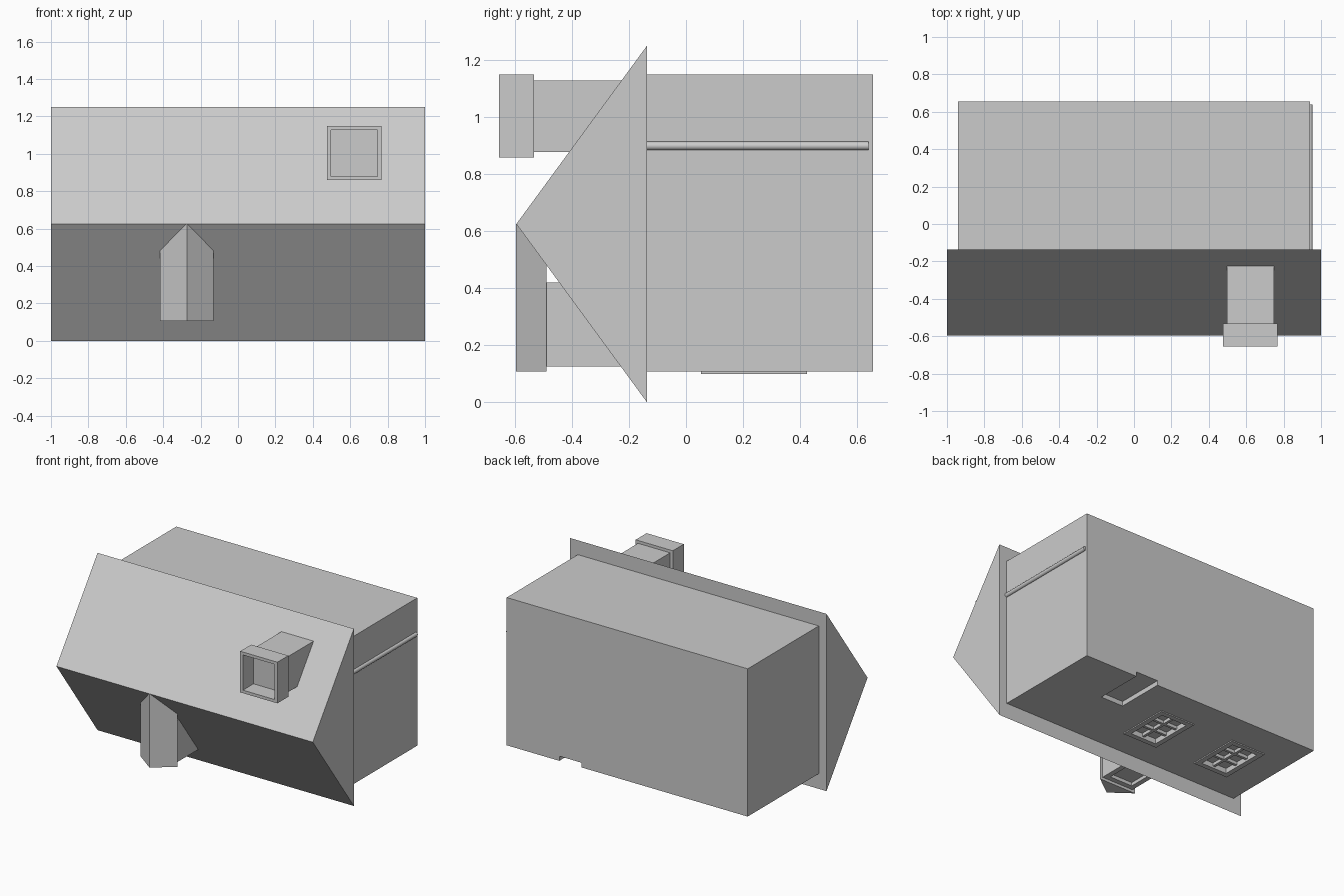
import bpy, bmesh, math
from mathutils import Vector

if "Cube" in bpy.data.objects:
    bpy.data.objects.remove(bpy.data.objects["Cube"])


def prism(name, profile, start, direction):
    """Closed prism: planar outline of 3D points swept along a vector."""
    bm = bmesh.new()
    face = bm.faces.new([bm.verts.new(Vector(p) + Vector(start)) for p in profile])
    ext = bmesh.ops.extrude_face_region(bm, geom=[face], use_keep_orig=True)
    verts = [g for g in ext["geom"] if isinstance(g, bmesh.types.BMVert)]
    bmesh.ops.translate(bm, verts=verts, vec=direction)
    bmesh.ops.recalc_face_normals(bm, faces=bm.faces)
    mesh = bpy.data.meshes.new(name)
    bm.to_mesh(mesh)
    bm.free()
    obj = bpy.data.objects.new(name, mesh)
    bpy.context.collection.objects.link(obj)
    return obj


def box(name, x, y, z):
    outline = [(x[0], y[0], z[0]), (x[1], y[0], z[0]), (x[1], y[1], z[0]), (x[0], y[1], z[0])]
    return prism(name, outline, (0, 0, 0), (0, 0, z[1] - z[0]))


def carve(obj, x, y, z):
    """Cut a box-shaped recess out of an object."""
    cutter = box("cutter", x, y, z)
    cutter.hide_render = True
    mod = obj.modifiers.new("recess", "BOOLEAN")
    mod.operation, mod.solver, mod.object = "DIFFERENCE", "EXACT", cutter
    bpy.context.view_layer.objects.active = obj
    bpy.ops.object.modifier_apply(modifier=mod.name)
    bpy.data.objects.remove(cutter, do_unlink=True)


# House walls, lying with the facade at the low z side
walls = box("house_walls", (-0.94, 0.94), (-0.137, 0.655), (0.107, 1.149))

# Doorway recess running to the base edge
carve(walls, (0.355, 0.53), (0.31, 0.70), (0.05, 0.14))

# Facade windows: raised frame, recessed panes and glazing bars
for i, cx in enumerate((-0.005, -0.59)):
    x0, x1, y0, y1, rim = cx - 0.135, cx + 0.135, 0.052, 0.425, 0.035
    ix0, ix1, iy0, iy1 = x0 + rim, x1 - rim, y0 + rim, y1 - rim
    carve(walls, (ix0, ix1), (iy0, iy1), (0.05, 0.135))
    frame = box(f"window_frame_{i}", (x0, x1), (y0, y1), (0.099, 0.11))
    carve(frame, (ix0, ix1), (iy0, iy1), (0.05, 0.2))
    bar_z = (0.113, 0.135)
    box(f"window_mullion_{i}", (cx - 0.009, cx + 0.009), (iy0, iy1), bar_z)
    for k in (1, 2):
        by = iy0 + (iy1 - iy0) * k / 3
        box(f"window_bar_{i}_{k}", (ix0, ix1), (by - 0.009, by + 0.009), bar_z)

# Main gable roof
prism("main_roof", [(0, -0.137, 0), (0, -0.595, 0.625), (0, -0.137, 1.25)],
      (-1, 0, 0), (2, 0, 0))

# Dormer with recessed window and small gable roof
dormer = box("dormer_walls", (-0.398, -0.15), (-0.49, -0.20), (0.126, 0.42))
carve(dormer, (-0.363, -0.185), (-0.455, -0.26), (0.05, 0.15))
prism("dormer_roof", [(-0.418, -0.49, 0), (-0.274, -0.597, 0), (-0.13, -0.49, 0)],
      (0, 0, 0.107), (0, 0, 0.518))

# Chimney shaft and hollow cap
box("chimney_shaft", (0.497, 0.748), (-0.535, -0.20), (0.878, 1.129))
cap = box("chimney_cap", (0.476, 0.766), (-0.655, -0.533), (0.859, 1.149))
carve(cap, (0.497, 0.745), (-0.75, -0.537), (0.88, 1.128))

# Drainpipe down the side wall
ring = [(0.94 + 0.015 * math.cos(a), 0, 0.899 + 0.015 * math.sin(a))
        for a in (math.tau * i / 16 for i in range(16))]
pipe = prism("drainpipe", ring, (0, -0.137, 0), (0, 0.777, 0))
bpy.ops.object.select_all(action="DESELECT")
pipe.select_set(True)
bpy.context.view_layer.objects.active = pipe
bpy.ops.object.shade_smooth_by_angle(angle=math.radians(30))
